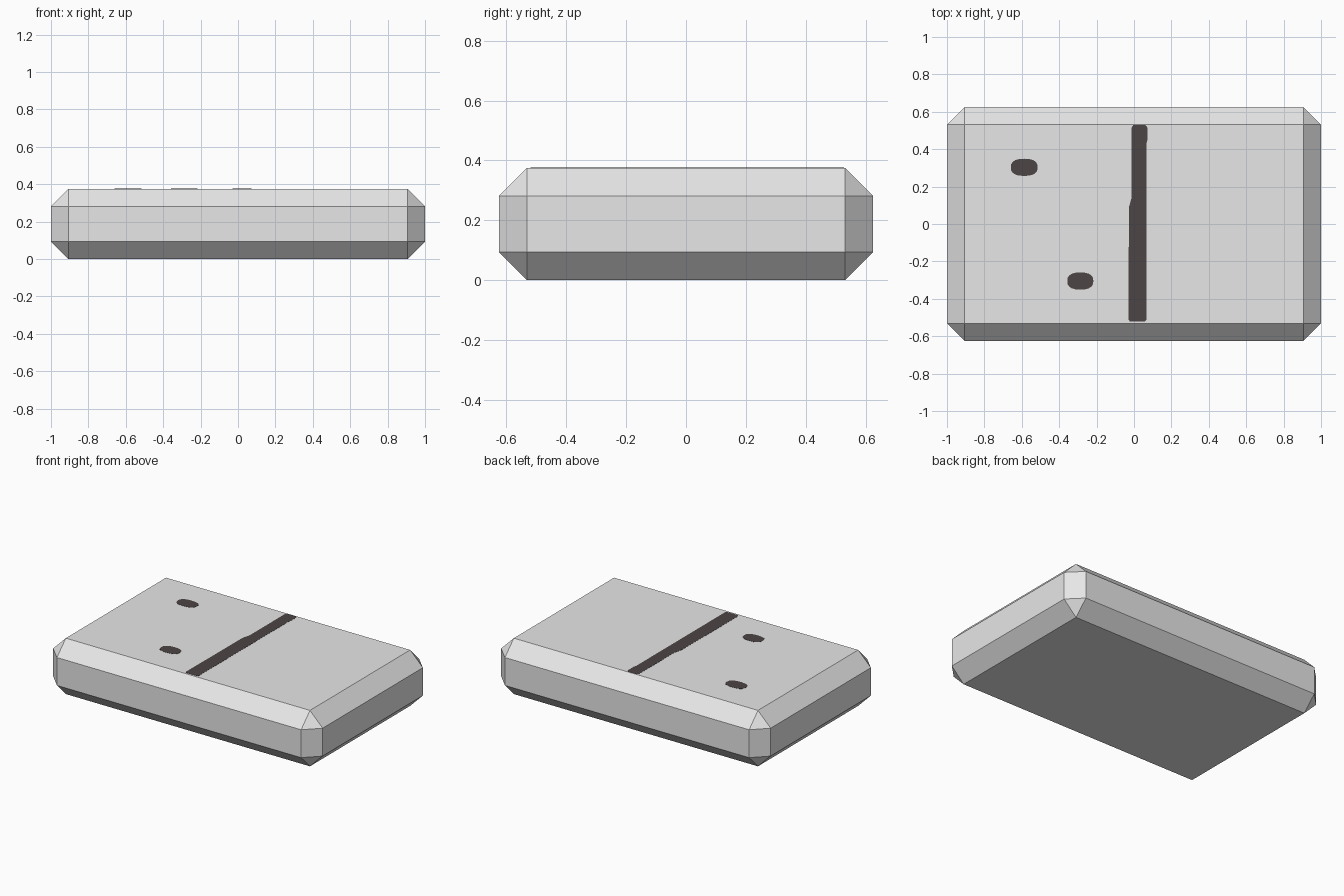
import bpy, bmesh, math

if "Cube" in bpy.data.objects:
    bpy.data.objects.remove(bpy.data.objects["Cube"])

HX, HY, H, CH = 1.0, 0.625, 0.375, 0.094


def material(name, rgb):
    m = bpy.data.materials.new(name)
    m.diffuse_color = (*rgb, 1)
    m.use_nodes = True
    m.node_tree.nodes["Principled BSDF"].inputs["Base Color"].default_value = m.diffuse_color
    return m


def add_object(name, bm, mat):
    mesh = bpy.data.meshes.new(name)
    bmesh.ops.recalc_face_normals(bm, faces=bm.faces)
    bm.to_mesh(mesh)
    bm.free()
    mesh.materials.append(mat)
    ob = bpy.data.objects.new(name, mesh)
    bpy.context.collection.objects.link(ob)
    return ob


def plate(name, outline, mat, thick=0.002):
    """Thin painted mark lying on the top face."""
    bm = bmesh.new()
    face = bm.faces.new([bm.verts.new((x, y, H - 0.001)) for x, y in outline])
    ext = bmesh.ops.extrude_face_region(bm, geom=[face])
    verts = [v for v in ext["geom"] if isinstance(v, bmesh.types.BMVert)]
    bmesh.ops.translate(bm, verts=verts, vec=(0, 0, thick))
    return add_object(name, bm, mat)


def rounded_pip(cx, cy, rx, ry, n=20, p=0.8):
    """Slightly squared oval."""
    def se(c):
        return math.copysign(abs(c) ** p, c)
    return [(cx + rx * se(math.cos(2 * math.pi * i / n)),
             cy + ry * se(math.sin(2 * math.pi * i / n))) for i in range(n)]


grey = material("light grey", (0.8, 0.8, 0.8))
ink = material("dark ink", (0.075, 0.058, 0.058))

# Chamfered tile body
bm = bmesh.new()
bmesh.ops.create_cube(bm, size=1)
for v in bm.verts:
    v.co = (v.co.x * 2 * HX, v.co.y * 2 * HY, (v.co.z + 0.5) * H)
bmesh.ops.bevel(bm, geom=bm.edges[:], offset=CH, offset_type='OFFSET',
                segments=1, affect='EDGES', profile=0.5)
add_object("tile_body", bm, grey)

# Painted divider line, slightly uneven by hand
plate("divider_line", [(-0.023, -0.52), (0.06, -0.52), (0.067, -0.51), (0.067, 0.43),
                       (0.072, 0.45), (0.072, 0.515), (0.062, 0.528), (-0.005, 0.528),
                       (-0.013, 0.515), (-0.013, 0.14), (-0.027, 0.09), (-0.03, -0.51)], ink)

# Two pips on the left half
plate("upper_pip", rounded_pip(-0.587, 0.303, 0.072, 0.046), ink)
plate("lower_pip", rounded_pip(-0.287, -0.305, 0.07, 0.046), ink)
